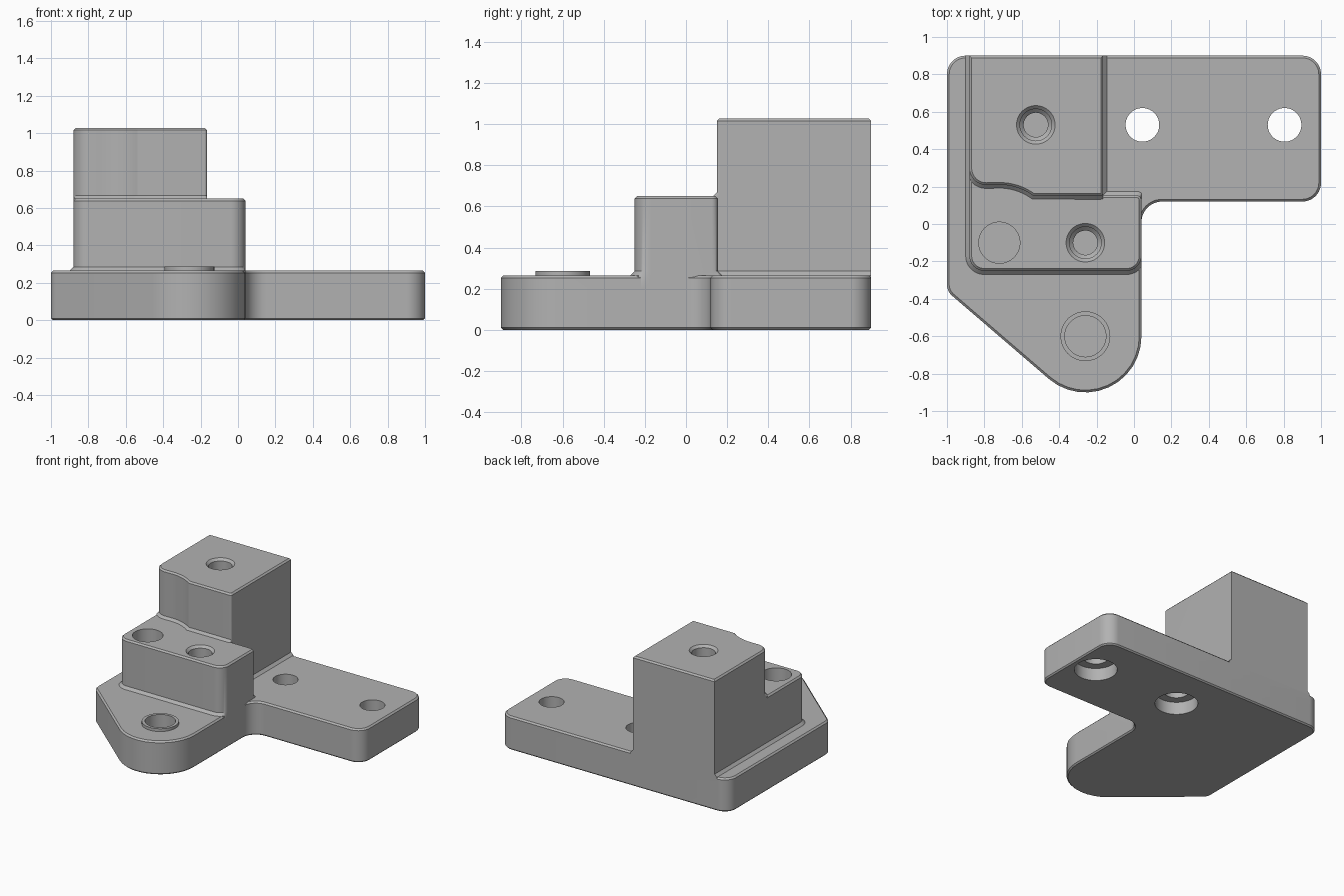
import bpy, math
from mathutils import Vector

cube = bpy.data.objects.get("Cube")
if cube:
    bpy.data.objects.remove(cube, do_unlink=True)

grey = bpy.data.materials.new("machined grey")
grey.use_nodes = True
colour = (0.445, 0.445, 0.445, 1)
grey.diffuse_color = colour
grey.node_tree.nodes["Principled BSDF"].inputs["Base Color"].default_value = colour


def rounded(corners, steps=12):
    """Counter-clockwise outline; each corner is (x, y, radius)."""
    out = []
    for i, (x, y, r) in enumerate(corners):
        p = Vector((x, y))
        if r == 0:
            out.append(p)
            continue
        u = (Vector(corners[i - 1][:2]) - p).normalized()
        v = (Vector(corners[(i + 1) % len(corners)][:2]) - p).normalized()
        half = u.angle(v) / 2
        centre = p + (u + v).normalized() * r / math.sin(half)
        a = p + u * r / math.tan(half) - centre
        b = p + v * r / math.tan(half) - centre
        start = math.atan2(a.y, a.x)
        turn = math.atan2(a.x * b.y - a.y * b.x, a.dot(b))
        for k in range(steps + 1):
            t = start + turn * k / steps
            out.append(centre + r * Vector((math.cos(t), math.sin(t))))
    return out


def inset(outline, d):
    out = []
    for i, p in enumerate(outline):
        e1 = (p - outline[i - 1]).normalized()
        e2 = (outline[(i + 1) % len(outline)] - p).normalized()
        n1, n2 = Vector((-e1.y, e1.x)), Vector((-e2.y, e2.x))
        out.append(p + (n1 + n2) * d / (1 + n1.dot(n2)))
    return out


def prism(name, outline, sections, xmin=-9, xmax=9, ymax=9):
    """Stack of outline sections (z, inset), limited to the given bounds."""
    n, verts, faces = len(outline), [], []
    for z, d in sections:
        for p in inset(outline, d):
            verts.append((min(max(p.x, xmin), xmax), min(p.y, ymax), z))
    for s in range(len(sections) - 1):
        for i in range(n):
            j = (i + 1) % n
            faces.append((s * n + i, s * n + j, s * n + n + j, s * n + n + i))
    faces.append(tuple(reversed(range(n))))
    faces.append(tuple(range(len(verts) - n, len(verts))))
    mesh = bpy.data.meshes.new(name)
    mesh.from_pydata(verts, [], faces)
    mesh.materials.append(grey)
    ob = bpy.data.objects.new(name, mesh)
    bpy.context.collection.objects.link(ob)
    return ob


def turned(name, x, y, profile):
    """Round part from (z, radius) pairs."""
    ring = [Vector((x + 0.1 * math.cos(k * math.tau / 64),
                    y + 0.1 * math.sin(k * math.tau / 64))) for k in range(64)]
    return prism(name, ring, [(z, 0.1 - r) for z, r in profile])


def combine(target, other, operation):
    mod = target.modifiers.new(operation.lower(), 'BOOLEAN')
    mod.operation, mod.solver, mod.object = operation, 'EXACT', other
    bpy.context.view_layer.objects.active = target
    bpy.ops.object.modifier_apply(modifier=mod.name)
    bpy.data.objects.remove(other, do_unlink=True)


# base plate with long arm and rounded nose
base_outline = rounded([(-1, 0.9, 0.1), (-1, -0.36, 0.08), (0.04, -1.254, 0.3),
                        (0.04, 0.12, 0.11), (1, 0.12, 0.1), (1, 0.9, 0.1)])
bracket = prism("mounting_bracket", base_outline,
                [(0, 0.01), (0.01, 0), (0.253, 0), (0.265, 0.012)])

# middle step, flared where it meets the base
step_outline = rounded([(-0.88, 0.9, 0), (-0.88, -0.25, 0.08), (0.04, -0.25, 0.08),
                        (0.04, 0.155, 0.03), (-0.165, 0.155, 0), (-0.165, 0.9, 0)])
step = prism("middle_step", step_outline,
             [(0.2, -0.02), (0.265, -0.02), (0.285, 0), (0.638, 0), (0.65, 0.012)],
             xmax=0.04, ymax=0.9)

# tower with a scooped front that clears the neighbouring bore
scoop = [(-0.72 + 0.31 * math.cos(math.radians(a)),
          -0.1 + 0.31 * math.sin(math.radians(a)), 0) for a in range(54, 96, 4)]
tower_outline = rounded([(-0.88, 0.9, 0), (-0.88, 0.207, 0.09)] + scoop[::-1]
                        + [(-0.165, 0.15, 0.015), (-0.165, 0.9, 0)])
tower = prism("tower", tower_outline,
              [(0.6, -0.018), (0.65, -0.018), (0.668, 0), (1.016, 0), (1.028, 0.012)],
              xmin=-0.88, xmax=-0.165, ymax=0.9)

# raised rim on the nose
rim = turned("nose_rim", -0.26, -0.6, [(0.2, 0.133), (0.287, 0.133)])

for part in (step, tower, rim):
    combine(bracket, part, 'UNION')

# bores
cutters = [turned("nose_bore", -0.26, -0.6, [(0.09, 0.11), (0.5, 0.11)]),
           turned("dowel_bore", -0.72, -0.1, [(0.3, 0.11), (0.8, 0.11)])]
for x, y, top in ((-0.525, 0.53, 1.028), (-0.26, -0.1, 0.65)):
    cutters.append(turned("screw_bore", x, y, [
        (top - 0.4, 0.065), (top - 0.28, 0.065), (top - 0.26, 0.085),
        (top - 0.018, 0.085), (top, 0.103), (top + 0.1, 0.103)]))
for x in (0.045, 0.805):
    cutters.append(turned("counterbore", x, 0.53, [
        (-0.1, 0.155), (0.1, 0.155), (0.1, 0.09), (0.4, 0.09)]))
for cutter in cutters:
    combine(bracket, cutter, 'DIFFERENCE')

bpy.ops.object.select_all(action='DESELECT')
bracket.select_set(True)
bpy.context.view_layer.objects.active = bracket
bpy.ops.object.shade_smooth_by_angle(angle=math.radians(30))
